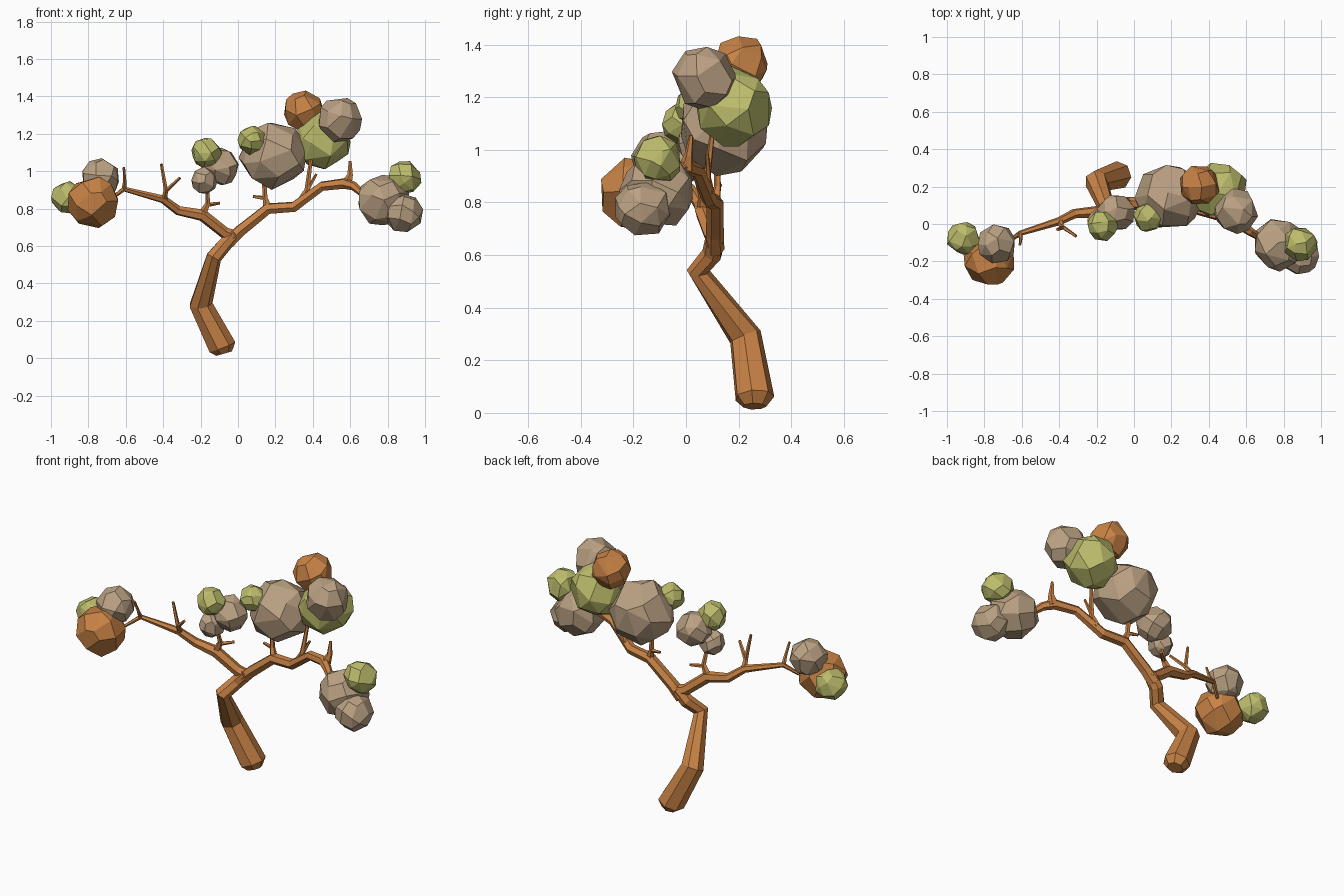
import bpy, bmesh, math, random
from mathutils import Vector

cube = bpy.data.objects.get("Cube")
if cube:
    bpy.data.objects.remove(cube, do_unlink=True)


def material(name, rgb):
    m = bpy.data.materials.new(name)
    m.use_nodes = True
    m.diffuse_color = (*rgb, 1)
    m.node_tree.nodes["Principled BSDF"].inputs["Base Color"].default_value = (*rgb, 1)
    return m


bark = material("orange brown", (0.58, 0.225, 0.06))
tan = material("tan", (0.50, 0.36, 0.23))
green = material("olive green", (0.50, 0.50, 0.15))


def finish(bm, name, mat):
    bmesh.ops.recalc_face_normals(bm, faces=bm.faces)
    mesh = bpy.data.meshes.new(name)
    bm.to_mesh(mesh)
    bm.free()
    mesh.materials.append(mat)
    obj = bpy.data.objects.new(name, mesh)
    bpy.context.collection.objects.link(obj)
    return obj


def limb(name, stations, sides=6):
    """Faceted tube through stations of (x, y, z, radius)."""
    bm = bmesh.new()
    pts = [Vector(s[:3]) for s in stations]
    rings, normal, last = [], None, None
    for i, p in enumerate(pts):
        a = (p - pts[i - 1]).normalized() if i else Vector()
        b = (pts[i + 1] - p).normalized() if i < len(pts) - 1 else Vector()
        t = (a + b).normalized()
        normal = t.orthogonal().normalized() if last is None else last.rotation_difference(t) @ normal
        last = t
        side = t.cross(normal)
        r = stations[i][3]
        angles = [math.tau * k / sides for k in range(sides)]
        rings.append([bm.verts.new(p + r * (math.cos(w) * normal + math.sin(w) * side)) for w in angles])
    for lo, hi in zip(rings, rings[1:]):
        for k in range(sides):
            n = (k + 1) % sides
            bm.faces.new((lo[k], lo[n], hi[n], hi[k]))
    bm.faces.new(rings[0])
    bm.faces.new(rings[-1])
    return finish(bm, name, bark)


def clump(name, mat, centre, radius, seed, count=27):
    """Irregular faceted ball: hull of jittered points spread over a sphere."""
    rng = random.Random(seed)
    bm = bmesh.new()
    turn = Vector((0, 0, 1)).rotation_difference(
        Vector([rng.uniform(-1, 1) for _ in range(3)]).normalized())
    for i in range(count):
        z = 1 - (2 * i + 1) / count
        w = i * math.pi * (3 - math.sqrt(5))
        s = math.sqrt(1 - z * z)
        p = Vector((s * math.cos(w), s * math.sin(w), z))
        p += Vector([rng.uniform(-0.16, 0.16) for _ in range(3)])
        bm.verts.new(Vector(centre) + turn @ p.normalized() * radius * rng.uniform(0.98, 1.06))
    bmesh.ops.convex_hull(bm, input=bm.verts)
    # Merge nearly flat neighbours into larger facets
    bmesh.ops.dissolve_limit(bm, angle_limit=math.radians(16), verts=bm.verts, edges=bm.edges)
    return finish(bm, name, mat)


# Trunk and the two main boughs
limb("trunk", [(-0.075, 0.26, 0.025, 0.045), (-0.085, 0.26, 0.06, 0.076),
               (-0.20, 0.225, 0.29, 0.064), (-0.13, 0.045, 0.54, 0.043),
               (-0.075, 0.10, 0.605, 0.04), (-0.02, 0.11, 0.665, 0.036)], 7)
limb("left_bough", [(-0.05, 0.11, 0.62, 0.036), (0.01, 0.11, 0.68, 0.034),
                    (0.16, 0.11, 0.80, 0.032), (0.30, 0.09, 0.81, 0.03),
                    (0.45, 0.045, 0.92, 0.027), (0.57, 0.0, 0.935, 0.03),
                    (0.62, -0.04, 0.92, 0.024), (0.70, -0.09, 0.85, 0.014)])
limb("right_bough", [(-0.01, 0.11, 0.65, 0.034), (-0.07, 0.10, 0.67, 0.032),
                     (-0.19, 0.065, 0.765, 0.033), (-0.32, 0.055, 0.79, 0.026),
                     (-0.40, 0.015, 0.85, 0.022), (-0.61, -0.05, 0.905, 0.014),
                     (-0.68, -0.10, 0.85, 0.009)])

# Twigs
twigs = {
    "left_spike": [(0.58, 0.0, 0.93, 0.032), (0.60, 0.01, 0.98, 0.016), (0.60, 0.02, 1.055, 0.008)],
    "left_inner_twig": [(0.16, 0.11, 0.80, 0.024), (0.145, 0.12, 0.86, 0.014), (0.14, 0.12, 0.96, 0.012)],
    "left_inner_side_twig": [(0.15, 0.12, 0.855, 0.012), (0.08, 0.13, 0.865, 0.008)],
    "left_outer_twig": [(0.34, 0.085, 0.84, 0.024), (0.37, 0.08, 0.90, 0.015), (0.39, 0.10, 1.06, 0.01)],
    "left_outer_side_twig": [(0.37, 0.085, 0.90, 0.012), (0.42, 0.08, 0.985, 0.007)],
    "right_inner_twig": [(-0.19, 0.065, 0.77, 0.024), (-0.16, 0.06, 0.83, 0.014), (-0.165, 0.03, 0.93, 0.01)],
    "right_inner_side_twig": [(-0.165, 0.06, 0.82, 0.012), (-0.10, 0.11, 0.83, 0.008)],
    "right_middle_twig": [(-0.395, 0.015, 0.85, 0.018), (-0.385, -0.02, 0.90, 0.012), (-0.41, -0.03, 1.04, 0.008)],
    "right_middle_side_twig": [(-0.39, -0.01, 0.89, 0.012), (-0.31, -0.065, 0.965, 0.008)],
    "right_tip_twig": [(-0.61, -0.05, 0.90, 0.014), (-0.605, -0.08, 0.95, 0.009), (-0.61, -0.11, 1.02, 0.007)],
}
for name, path in twigs.items():
    limb(name, path, 5)

# Foliage clumps
clumps = [
    ("crown_large", tan, (0.19, 0.145, 1.085), 0.178),
    ("crown_green", green, (0.455, 0.18, 1.165), 0.152),
    ("crown_top_tan", tan, (0.545, 0.07, 1.275), 0.12),
    ("crown_top_orange", bark, (0.35, 0.21, 1.325), 0.108),
    ("crown_small_green", green, (0.075, 0.035, 1.165), 0.078),
    ("middle_green", green, (-0.17, -0.01, 1.10), 0.081),
    ("middle_tan", tan, (-0.095, 0.06, 1.025), 0.10),
    ("middle_small_tan", tan, (-0.18, 0.01, 0.95), 0.072),
    ("right_orange", bark, (-0.775, -0.195, 0.835), 0.138),
    ("right_tan", tan, (-0.737, -0.107, 0.965), 0.104),
    ("right_green", green, (-0.91, -0.075, 0.86), 0.09),
    ("left_large_tan", tan, (0.775, -0.105, 0.84), 0.142),
    ("left_low_tan", tan, (0.885, -0.165, 0.775), 0.108),
    ("left_green", green, (0.888, -0.105, 0.965), 0.092),
]
for seed, (name, mat, centre, radius) in enumerate(clumps):
    clump(name, mat, centre, radius, seed + 1)
